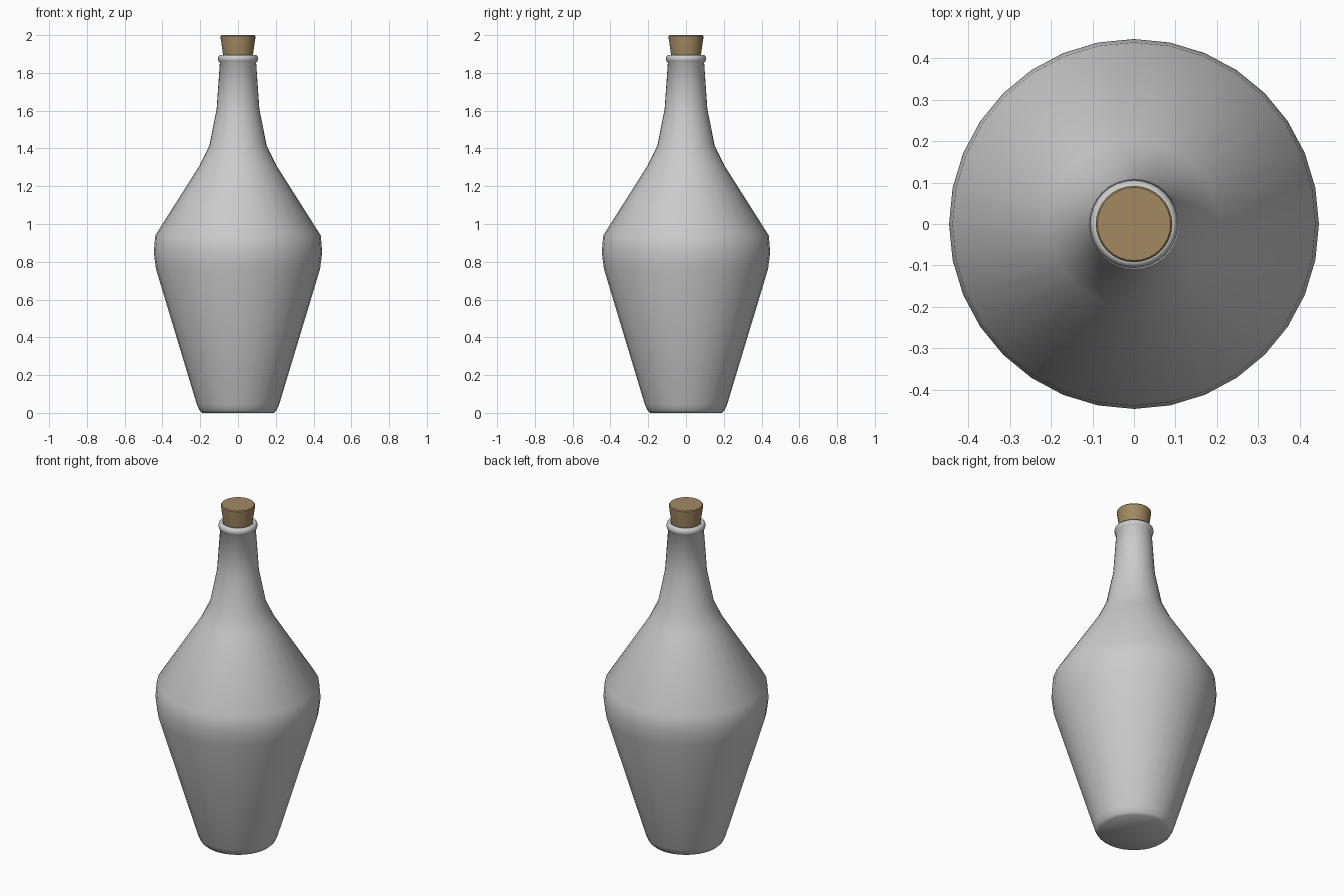
import bpy, bmesh
from math import cos, sin, tau

if "Cube" in bpy.data.objects:
    bpy.data.objects.remove(bpy.data.objects["Cube"])

SEGMENTS = 32


def lathe(name, profile):
    """Revolve (radius, z) points around z; radius 0 makes a pole."""
    bm = bmesh.new()
    rings = []
    for r, z in profile:
        if r == 0:
            rings.append([bm.verts.new((0, 0, z))] * SEGMENTS)
        else:
            rings.append([bm.verts.new((r * cos(tau * i / SEGMENTS), r * sin(tau * i / SEGMENTS), z))
                          for i in range(SEGMENTS)])
    for low, high in zip(rings, rings[1:]):
        for i in range(SEGMENTS):
            j = (i + 1) % SEGMENTS
            corners = list(dict.fromkeys((low[i], low[j], high[j], high[i])))
            bm.faces.new(corners)
    bmesh.ops.recalc_face_normals(bm, faces=bm.faces)
    for f in bm.faces:
        f.smooth = True
    mesh = bpy.data.meshes.new(name)
    bm.to_mesh(mesh)
    bm.free()
    obj = bpy.data.objects.new(name, mesh)
    bpy.context.collection.objects.link(obj)
    return obj


# Bottle: base, tapered body, shoulder, neck, rolled lip, closed mouth
lathe("bottle", [
    (0, 0), (0.19, 0), (0.203, 0.012), (0.217, 0.042),
    (0.434, 0.76), (0.446, 0.85), (0.438, 0.94),
    (0.203, 1.31), (0.152, 1.415), (0.113, 1.61), (0.096, 1.855),
    (0.103, 1.862), (0.106, 1.875), (0.103, 1.888), (0.095, 1.896),
    (0.083, 1.896), (0.078, 1.885), (0.076, 1.80), (0, 1.80)])

# Cork stopper, tapering into the neck
cork = lathe("cork", [(0, 1.82), (0.072, 1.82), (0.078, 1.89), (0.092, 1.985),
                      (0.092, 1.995), (0.088, 2.0), (0, 2.0)])
mat = bpy.data.materials.new("cork_brown")
mat.diffuse_color = (0.36, 0.25, 0.12, 1)
mat.use_nodes = True
mat.node_tree.nodes["Principled BSDF"].inputs["Base Color"].default_value = mat.diffuse_color
cork.data.materials.append(mat)
bpy.ops.object.select_all(action='DESELECT')
cork.select_set(True)
bpy.context.view_layer.objects.active = cork
bpy.ops.object.shade_smooth_by_angle()
